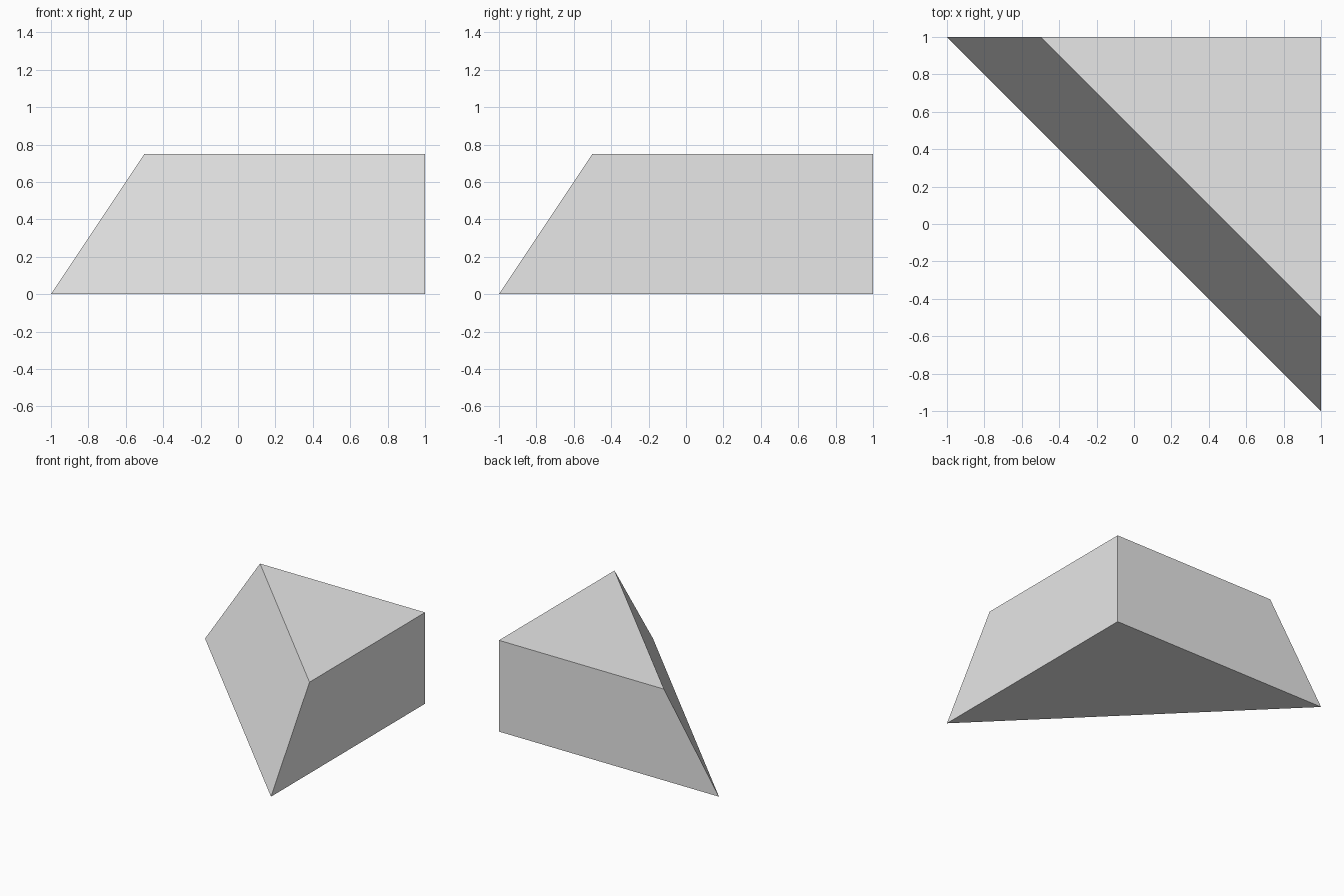
import bpy
import bmesh

cube = bpy.data.objects.get("Cube")
if cube:
    bpy.data.objects.remove(cube, do_unlink=True)

HEIGHT = 0.75
INSET = 0.5

# Plain light grey
grey = bpy.data.materials.new("light grey")
grey.use_nodes = True
colour = (0.8, 0.8, 0.8, 1)
grey.diffuse_color = colour
grey.node_tree.nodes["Principled BSDF"].inputs["Base Color"].default_value = colour

# Corner wedge: triangular base extruded up, with its long side sloping inwards
bm = bmesh.new()
base = bm.faces.new([bm.verts.new((x, y, 0)) for x, y in ((-1, 1), (1, -1), (1, 1))])
result = bmesh.ops.extrude_face_region(bm, geom=[base], use_keep_orig=True)
for item in result["geom"]:
    if isinstance(item, bmesh.types.BMVert):
        item.co.z = HEIGHT
        item.co.x = max(item.co.x, -1 + INSET)
        item.co.y = max(item.co.y, -1 + INSET)
bmesh.ops.recalc_face_normals(bm, faces=bm.faces)

mesh = bpy.data.meshes.new("corner_wedge")
bm.to_mesh(mesh)
bm.free()
mesh.materials.append(grey)
wedge = bpy.data.objects.new("corner_wedge", mesh)
bpy.context.collection.objects.link(wedge)
